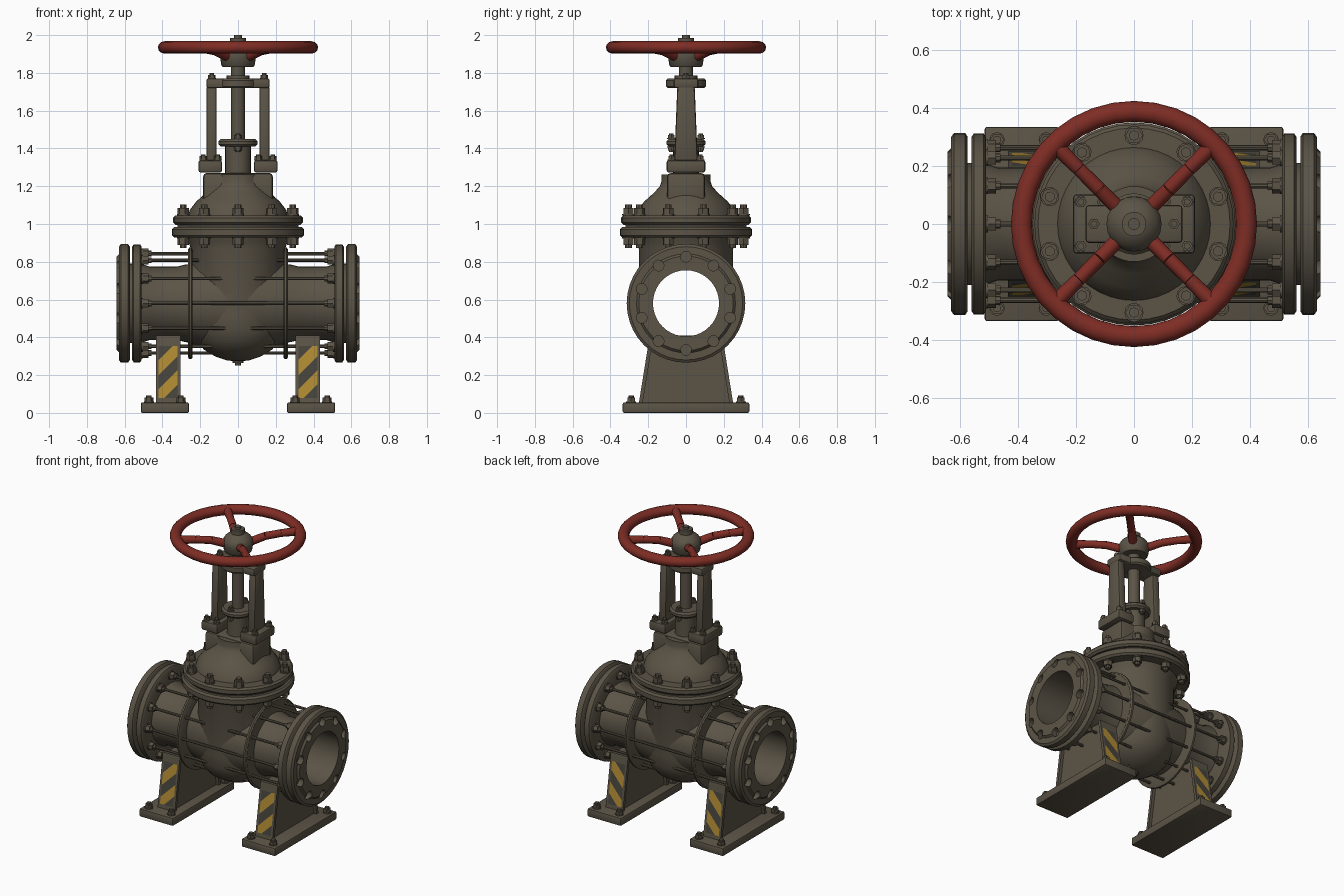
import bpy, bmesh, math
from mathutils import Matrix, Vector

if "Cube" in bpy.data.objects:
    bpy.data.objects.remove(bpy.data.objects["Cube"])

def material(name, rgb):
    m = bpy.data.materials.new(name)
    m.diffuse_color = (*rgb, 1)
    m.use_nodes = True
    m.node_tree.nodes["Principled BSDF"].inputs["Base Color"].default_value = m.diffuse_color
    return m

METAL = material("olive_brown_metal", (0.105, 0.088, 0.062))
RED = material("red_paint", (0.21, 0.026, 0.018))
YELLOW = material("warning_yellow", (0.42, 0.25, 0.03))
DARK = material("dark_stripe", (0.062, 0.057, 0.046))

AXIS_Z = 0.58                                   # height of the pipe axis
TO_X = Matrix.Translation((0, 0, AXIS_Z)) @ Matrix.Rotation(math.pi / 2, 4, 'Y')
T = Matrix.Translation
S = (-1, 1)

def finish(bm, name, mats=(METAL,), angle=35):
    bmesh.ops.recalc_face_normals(bm, faces=bm.faces)
    me = bpy.data.meshes.new(name)
    bm.to_mesh(me)
    bm.free()
    for m in mats:
        me.materials.append(m)
    ob = bpy.data.objects.new(name, me)
    bpy.context.collection.objects.link(ob)
    smooth(me, angle)
    return ob

def smooth(me, angle=35):
    for p in me.polygons:
        p.use_smooth = True
    me.set_sharp_from_angle(angle=math.radians(angle))

def lathe(bm, profile, matrix=Matrix(), seg=40, closed=False):
    """Revolve (radius, height) points about local z."""
    rings = []
    for r, h in profile:
        if r == 0:
            rings.append([bm.verts.new(matrix @ Vector((0, 0, h)))] * seg)
        else:
            rings.append([bm.verts.new(matrix @ Vector((r * math.cos(a), r * math.sin(a), h)))
                          for a in (math.tau * i / seg for i in range(seg))])
    pairs = list(zip(rings, rings[1:])) + ([(rings[-1], rings[0])] if closed else [])
    for a, b in pairs:
        for i in range(seg):
            j = (i + 1) % seg
            vs = list(dict.fromkeys((a[i], a[j], b[j], b[i])))
            if len(vs) > 2:
                bm.faces.new(vs)

def turned(name, profile, matrix=Matrix(), seg=40, closed=False):
    bm = bmesh.new()
    lathe(bm, profile, matrix, seg, closed)
    return finish(bm, name)

def cyl(bm, r, z0, z1, matrix=Matrix(), seg=12):
    lathe(bm, [(0, z0), (r, z0), (r, z1), (0, z1)], matrix, seg)

def rod(bm, p, q, r0, r1, seg=10):
    d = Vector(q) - Vector(p)
    m = T(p) @ d.to_track_quat('Z', 'Y').to_matrix().to_4x4()
    lathe(bm, [(0, 0), (r0, 0), (r1, d.length), (0, d.length)], m, seg)

def nut(bm, matrix, r=0.03, h=0.035):
    cyl(bm, r * 1.1, 0, h * 0.2, matrix, 12)
    cyl(bm, r, h * 0.2, h, matrix, 6)
    cyl(bm, r * 0.6, h, h * 1.45, matrix, 8)

def box(name, c, size, bevel=0.008):
    bm = bmesh.new()
    bmesh.ops.create_cube(bm, size=1, matrix=T(c) @ Matrix.Diagonal((*size, 1)))
    bmesh.ops.bevel(bm, geom=bm.edges[:], offset=bevel, segments=2, affect='EDGES', profile=0.5)
    return finish(bm, name)

def prism(bm, poly, x0, x1):
    """Extrude a (y, z) outline along x."""
    f = bm.faces.new([bm.verts.new((x0, y, z)) for y, z in poly])
    out = bmesh.ops.extrude_face_region(bm, geom=[f])
    bmesh.ops.translate(bm, vec=(x1 - x0, 0, 0),
                        verts=[v for v in out['geom'] if isinstance(v, bmesh.types.BMVert)])

def cut(ob, cutter):
    mod = ob.modifiers.new("cut", 'BOOLEAN')
    mod.object, mod.solver = cutter, 'EXACT'
    me = bpy.data.meshes.new_from_object(
        ob.evaluated_get(bpy.context.evaluated_depsgraph_get()))
    ob.modifiers.clear()
    ob.data = me
    smooth(me)
    bpy.data.objects.remove(cutter)

# valve body: upright bowl with the bore cut through
body = turned("valve_body", [(0, .272), (.06, .278), (.12, .298), (.18, .335), (.22, .38), (.243, .44),
                             (.25, .52), (.25, .87), (.262, .905), (.275, .94), (0, .94)], seg=48)
cut(body, turned("bore_cutter", [(0, -.6), (.175, -.6), (.175, .6), (0, .6)], TO_X))
turned("body_barrel", [(.175, -.25), (.215, -.25), (.24, -.12), (.25, 0), (.24, .12), (.215, .25), (.175, .25)],
       TO_X, closed=True)
turned("drain_plug", [(0, .25), (.016, .25), (.016, .265), (.03, .265), (.03, .29), (0, .29)], seg=8)

# pipe ends, body ribs and flanges
for s, side in ((-1, "left"), (1, "right")):
    M = TO_X if s > 0 else T((0, 0, AXIS_Z)) @ Matrix.Rotation(-math.pi / 2, 4, 'Y')
    turned(side + "_pipe", [(.175, .2), (.215, .2), (.205, .28), (.195, .32), (.195, .47), (.21, .515),
                            (.21, .6), (.175, .6)], M, closed=True)
    turned(side + "_body_rib", [(.19, .24), (.285, .24), (.295, .246), (.295, .258), (.285, .265), (.19, .265)],
           M, closed=True)
    turned(side + "_inner_flange", [(.18, .51), (.3, .51), (.312, .518), (.312, .552), (.3, .56), (.18, .56)],
           M, closed=True)
    flange = turned(side + "_outer_flange", [(.175, .573), (.3, .573), (.314, .582), (.314, .62), (.3, .63),
                                             (.262, .63), (.25, .642), (.175, .642)], M, closed=True)
    bm = bmesh.new()
    for i in range(10):
        cyl(bm, .029, .605, .7, M @ Matrix.Rotation(math.tau * i / 10, 4, 'Z') @ T((.247, 0, 0)), 12)
    cut(flange, finish(bm, "hole_cutter"))
    bm = bmesh.new()
    for i in range(12):
        nut(bm, M @ Matrix.Rotation(math.tau * i / 12, 4, 'Z') @ T((.263, 0, .51)) @ Matrix.Rotation(math.pi, 4, 'X'),
            .026, .035)
    finish(bm, side + "_flange_nuts")

# long tie rods between the flanges
bm = bmesh.new()
for i in range(12):
    cyl(bm, .009, -.53, .53, TO_X @ Matrix.Rotation(math.tau * i / 12, 4, 'Z') @ T((.263, 0, 0)), 8)
finish(bm, "tie_rods")

# bonnet joint
def disc(name, r, z0, z1, b=.012):
    return turned(name, [(0, z0), (r - b, z0), (r, z0 + b), (r, z1 - b), (r - b, z1), (0, z1)], seg=40)

# lower disc stays above the bore
disc("body_top_flange", .35, .928, .983)
disc("joint_gasket", .32, .98, 1.0, .002)
disc("bonnet_flange", .343, .995, 1.045)
bm = bmesh.new()
for i in range(10):
    R = Matrix.Rotation(math.tau * i / 10, 4, 'Z')
    nut(bm, R @ T((0, .305, 1.045)), .03, .04)
    nut(bm, R @ T((0, .305, .93)) @ Matrix.Rotation(math.pi, 4, 'X'), .03, .04)
finish(bm, "bonnet_nuts")

# bonnet dome, neck and gland
turned("bonnet_dome", [(0, 1.04), (.265, 1.04), (.255, 1.075), (.22, 1.12), (.17, 1.165), (.138, 1.2),
                       (.13, 1.225), (.13, 1.262), (0, 1.262)], seg=40)
box("bonnet_neck", (0, 0, 1.175), (.37, .2, .19), .02)
turned("gland_neck", [(0, 1.2), (.068, 1.2), (.068, 1.42), (0, 1.42)], seg=24)
disc("gland_flange", .103, 1.41, 1.45)
bm = bmesh.new()
for s in S:
    nut(bm, T((0, s * .078, 1.45)), .02, .02)
    nut(bm, T((0, s * .078, 1.41)) @ Matrix.Rotation(math.pi, 4, 'X'), .02, .02)
finish(bm, "gland_nuts")

# yoke: feet, tapering columns and bridge
for s, side in ((-1, "left"), (1, "right")):
    box(side + "_yoke_foot", (s * .147, 0, 1.305), (.125, .205, .065), .012)
    bm = bmesh.new()
    prism(bm, [(-.062, 1.33), (.062, 1.33), (.046, 1.73), (-.046, 1.73)], s * .14 - .027, s * .14 + .027)
    bmesh.ops.bevel(bm, geom=bm.edges[:], offset=.012, segments=2, affect='EDGES', profile=.5)
    finish(bm, side + "_yoke_column")
bridge = box("yoke_bridge", (0, 0, 1.745), (.335, .13, .052), .012)
disc("bridge_boss", .105, 1.719, 1.771, .01)
bm = bmesh.new()
for sx in S:
    for sy in S:
        nut(bm, T((sx * .183, sy * .076, 1.337)), .02, .022)
        nut(bm, T((sx * .108, sy * .076, 1.337)), .02, .022)
    nut(bm, T((sx * .138, 0, 1.77)), .02, .02)
finish(bm, "yoke_nuts")

# stem, hub and handwheel
turned("stem", [(0, 1.4), (.037, 1.4), (.037, 1.84), (0, 1.84)], seg=20)
turned("stem_collar", [(0, 1.765), (.06, 1.765), (.06, 1.785), (0, 1.785)], seg=20)
turned("wheel_hub", [(0, 1.83), (.08, 1.83), (.088, 1.84), (.095, 1.885), (.095, 1.905), (.08, 1.93), (.055, 1.95),
                     (.042, 1.955), (.042, 1.985), (.02, 1.985), (.02, 2.0), (0, 2.0)], seg=20)
bm = bmesh.new()
lathe(bm, [(.388 + .036 * math.cos(a), 1.935 + .033 * math.sin(a))
           for a in (math.tau * i / 12 for i in range(12))], seg=36, closed=True)
finish(bm, "handwheel_rim", (RED,), 50)
bm = bmesh.new()
for i in range(4):
    a = math.tau * (i + .5) / 4
    pts = [(r * math.cos(a), r * math.sin(a), z) for r, z in ((.07, 1.885), (.17, 1.918), (.27, 1.93), (.38, 1.935))]
    for k, (r0, r1) in enumerate(((.027, .025), (.025, .024), (.024, .028))):
        rod(bm, pts[k], pts[k + 1], r0, r1)
finish(bm, "handwheel_spokes", (RED,), 50)

# support legs with striped end plates
for s, side in ((-1, "left"), (1, "right")):
    cx = s * .37
    box(side + "_base_plate", (s * .387, 0, .0275), (.255, .67, .055), .008)
    bm = bmesh.new()
    prism(bm, [(-.24, .05), (.24, .05), (.18, .41), (-.18, .41)], cx - .045, cx + .045)
    finish(bm, side + "_leg_web")
    bm = bmesh.new()
    for f in S:
        prism(bm, [(f * .25, .05), (f * .23, .05), (f * .172, .41), (f * .192, .41)], cx - .065, cx + .065)
    cuts = [((cx, 0, c), (-1, 0, 1)) for c in (.10, .175, .25, .33)]
    cuts += [((0, 0, z), (0, 0, 1)) for z in (.08, .355)] + [((cx + d, 0, 0), (1, 0, 0)) for d in (-.05, .05)]
    for co, no in cuts:
        bmesh.ops.bisect_plane(bm, geom=bm.verts[:] + bm.edges[:] + bm.faces[:], plane_co=co, plane_no=no)
    for f in bm.faces:
        p = f.calc_center_median()
        outer = abs(p.y) > .25 - (p.z - .05) * .058 / .36 - .004
        if outer and abs(p.x - cx) < .05 and .08 < p.z < .355:
            c = p.z - (p.x - cx)
            f.material_index = 1 if .10 < c < .175 or .25 < c < .33 else 2
    finish(bm, side + "_leg_end_plates", (METAL, YELLOW, DARK))
    bm = bmesh.new()
    for dx in (-.085, .085):
        for y in (-.29, .29):
            nut(bm, T((s * .387 + dx, y, .055)), .024, .026)
    finish(bm, side + "_base_nuts")
